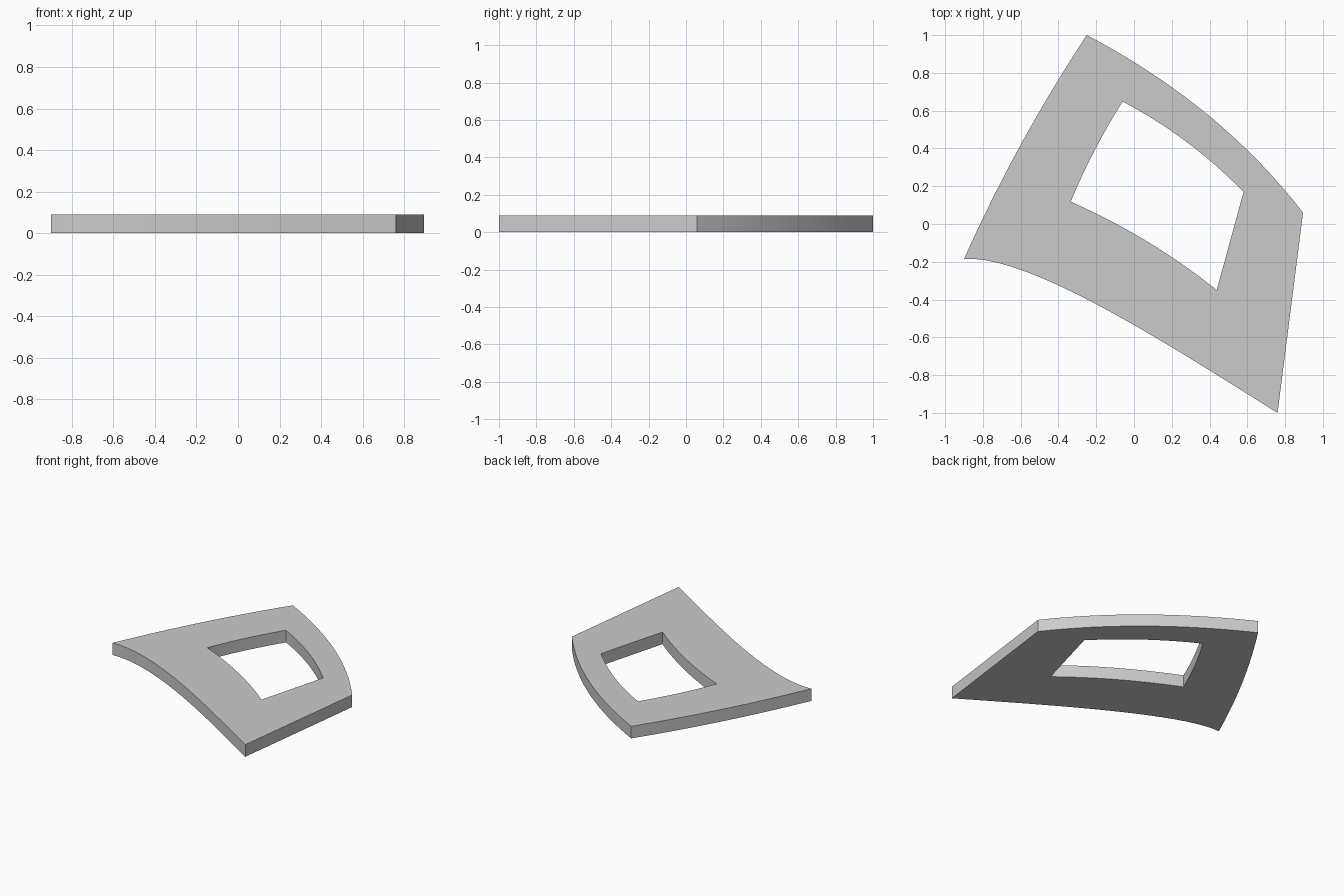
import bpy, bmesh
from mathutils import Vector

if "Cube" in bpy.data.objects:
    bpy.data.objects.remove(bpy.data.objects["Cube"])

THICK = 0.09
STEPS = 20


def bezier(points, t):
    """Point on a Bezier curve of any degree (de Casteljau)."""
    pts = [Vector(p) for p in points]
    while len(pts) > 1:
        pts = [a.lerp(b, t) for a, b in zip(pts, pts[1:])]
    return pts[0]


def outline(sides):
    """Closed loop of points, each side running to the start of the next."""
    return [bezier(side, i / STEPS) for side in sides for i in range(STEPS)]


# Outer edge: curved top, straight right, S-shaped bottom, bowed left
outer = outline([
    [(-0.25, 1.0), (0.455, 0.63), (0.895, 0.06)],
    [(0.895, 0.06), (0.76, -1.0)],
    [(0.76, -1.0), (0.2, -0.65), (-0.55, -0.16), (-0.9, -0.185)],
    [(-0.9, -0.185), (-0.62, 0.44), (-0.25, 1.0)],
])
# Window edge, same side order
inner = outline([
    [(-0.06, 0.648), (0.29, 0.465), (0.58, 0.17)],
    [(0.58, 0.17), (0.438, -0.35)],
    [(0.438, -0.35), (0.09, -0.07), (-0.335, 0.118)],
    [(-0.335, 0.118), (-0.22, 0.395), (-0.06, 0.648)],
])

# Flat frame of quads between the two edges, then extruded upward
bm = bmesh.new()
out_v = [bm.verts.new((p.x, p.y, 0)) for p in outer]
in_v = [bm.verts.new((p.x, p.y, 0)) for p in inner]
n = len(out_v)
for i in range(n):
    j = (i + 1) % n
    bm.faces.new((out_v[i], out_v[j], in_v[j], in_v[i]))
ext = bmesh.ops.extrude_face_region(bm, geom=bm.faces[:], use_keep_orig=True)
top = [g for g in ext["geom"] if isinstance(g, bmesh.types.BMVert)]
bmesh.ops.translate(bm, verts=top, vec=(0, 0, THICK))
bmesh.ops.recalc_face_normals(bm, faces=bm.faces[:])

mesh = bpy.data.meshes.new("curved_frame_plate")
bm.to_mesh(mesh)
bm.free()
plate = bpy.data.objects.new("curved_frame_plate", mesh)
bpy.context.collection.objects.link(plate)

# Smooth the curved walls, keep rims and corners sharp
bpy.context.view_layer.objects.active = plate
plate.select_set(True)
bpy.ops.object.shade_smooth_by_angle(angle=0.5)
